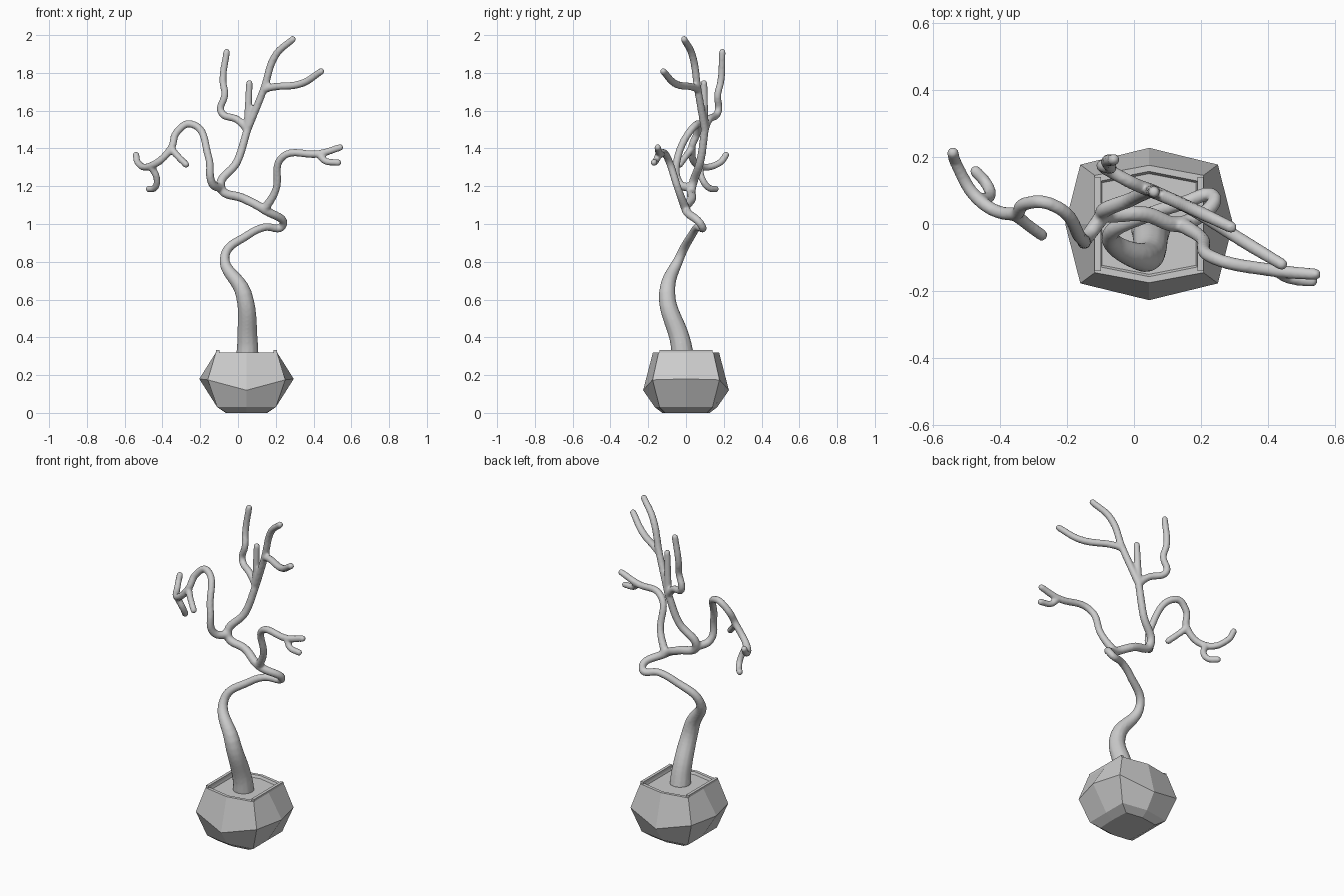
import bpy, bmesh
from mathutils import Matrix

if "Cube" in bpy.data.objects:
    bpy.data.objects.remove(bpy.data.objects["Cube"])

CX = 0.045  # pot centre in x


def link_mesh(name, bm):
    me = bpy.data.meshes.new(name)
    bm.to_mesh(me)
    bm.free()
    ob = bpy.data.objects.new(name, me)
    bpy.context.collection.objects.link(ob)
    return ob


# Faceted pot: eight-point rings (side, corner, front/back), bottom to soil
def ring(sx, cx, cy, fy, sz, cz, fz):
    return [(sx, 0, sz), (cx, cy, cz), (0, fy, fz), (-cx, cy, cz),
            (-sx, 0, sz), (-cx, -cy, cz), (0, -fy, fz), (cx, -cy, cz)]


rings = [
    ring(.11, .105, .11, .125, 0, 0, 0),
    ring(.155, .155, .14, .165, .03, .03, .03),
    ring(.25, .205, .177, .227, .18, .175, .12),
    ring(.162, .162, .145, .175, .32, .32, .32),
    ring(.145, .145, .128, .157, .32, .32, .32),
    ring(.14, .14, .123, .15, .305, .305, .305),
]
bm = bmesh.new()
loops = [[bm.verts.new((x + CX, y, z)) for x, y, z in r] for r in rings]
for a, b in zip(loops, loops[1:]):
    for i in range(8):
        j = (i + 1) % 8
        bm.faces.new((a[i], a[j], b[j], b[i]))
bm.faces.new(loops[0][::-1])
bm.faces.new(loops[-1])
link_mesh("pot", bm)

# Raised lips on the two sides of the pot
for side, name in ((1, "right_lip"), (-1, "left_lip")):
    bm = bmesh.new()
    bmesh.ops.create_cube(bm, size=1, matrix=Matrix.Translation((CX + side * .153, 0, .322))
                          @ Matrix.Diagonal((.018, .28, .022, 1)))
    link_mesh(name, bm)

# Tree limbs: each point is x, y, z, radius
R = .02
J1, J2, J3 = (.14, 0, 1.075, .024), (-.09, .03, 1.19, .024), (.05, .10, 1.5, .021)
A1 = (.43, -.14, 1.372, R)
B1, B2 = (-.355, .03, 1.40, R), (-.46, .07, 1.308, R)
C1 = (.135, .063, 1.71, R)
limbs = [
    # trunk
    [(.05, -.015, .29, .06), (.05, -.03, .38, .055), (.03, -.1, .63, .044), (-.07, -.03, .83, .025),
     (.05, .03, .94, .022), (.14, .06, .983, .021), (.235, .085, .988, .021), J1, (.03, .03, 1.135, .024), J2,
     (-.005, .075, 1.33, .022), J3],
    # right branch and fork
    [J1, (.2, -.04, 1.18, R), (.235, -.1, 1.355, R), A1, (.54, -.15, 1.405, .018)],
    [A1, (.46, -.16, 1.335, .018), (.53, -.17, 1.325, .018)],
    # left drooping branch and twigs
    [J2, (-.137, -.035, 1.215, .022), (-.155, -.045, 1.35, R), (-.25, .06, 1.53, R),
     (-.325, .06, 1.485, R), B1, B2, (-.53, .18, 1.325, .018), (-.54, .212, 1.365, .018)],
    [B1, (-.32, 0, 1.36, .018), (-.275, -.033, 1.315, .018)],
    [B2, (-.43, .085, 1.24, .018), (-.44, .12, 1.192, .018), (-.472, .157, 1.185, .018)],
    # crown
    [J3, (.06, .095, 1.745, .018)],
    [J3, (0, .12, 1.55, R), (-.09, .17, 1.595, R), (-.07, .168, 1.685, .019), (-.08, .185, 1.76, .019),
     (-.06, .192, 1.91, .018)],
    [J3, C1, (.2, .033, 1.895, R), (.29, -.01, 1.978, .018)],
    [C1, (.17, .045, 1.722, R), (.34, -.06, 1.745, R), (.44, -.12, 1.808, .018)],
]

bm = bmesh.new()
for pts in limbs:
    cu = bpy.data.curves.new("limb_path", 'CURVE')
    cu.dimensions = '3D'
    cu.bevel_depth = 1
    cu.bevel_resolution = 4
    cu.resolution_u = 8
    cu.use_fill_caps = True
    sp = cu.splines.new('BEZIER')
    sp.bezier_points.add(len(pts) - 1)
    for p, (x, y, z, r) in zip(sp.bezier_points, pts):
        p.co, p.radius = (x, y, z), r
        p.handle_left_type = p.handle_right_type = 'AUTO'
    ob = bpy.data.objects.new("limb_path", cu)
    bpy.context.collection.objects.link(ob)
    dg = bpy.context.evaluated_depsgraph_get()
    bm.from_mesh(bpy.data.meshes.new_from_object(ob.evaluated_get(dg)))
    bpy.data.objects.remove(ob)
    # rounded tip
    bmesh.ops.create_uvsphere(bm, u_segments=12, v_segments=8, radius=pts[-1][3],
                              matrix=Matrix.Translation(pts[-1][:3]))
bmesh.ops.remove_doubles(bm, verts=bm.verts, dist=1e-5)

# Fuse limbs into one smooth skin
tree = link_mesh("tree", bm)
rm = tree.modifiers.new("fuse", 'REMESH')
rm.mode = 'VOXEL'
rm.voxel_size = .007
rm.use_smooth_shade = True
sm = tree.modifiers.new("smooth", 'SMOOTH')
sm.factor = .5
sm.iterations = 4
